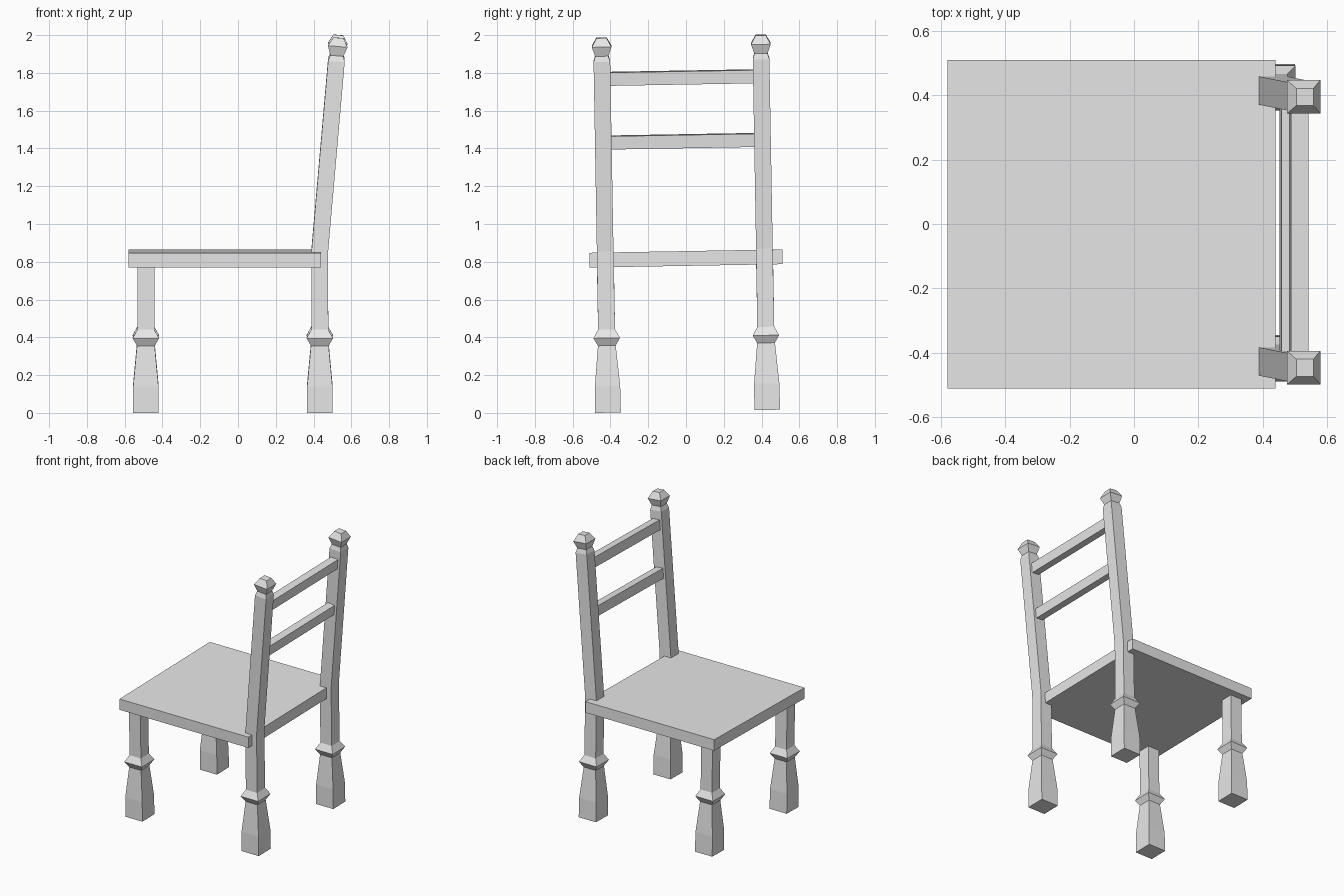
import bpy, bmesh, math
from mathutils import Matrix, Vector

cube = bpy.data.objects.get("Cube")
if cube:
    bpy.data.objects.remove(cube)

grey = bpy.data.materials.new("plain_grey")
grey.use_nodes = True
colour = (0.8, 0.8, 0.8, 1)
grey.diffuse_color = colour
grey.node_tree.nodes["Principled BSDF"].inputs["Base Color"].default_value = colour

# The whole chair stands with a slight sideways tilt
TILT = Matrix.Translation((0, 0.0085, 0.0085)) @ Matrix.Rotation(math.radians(1), 4, 'X')
LEAN = math.radians(5)
BEND = 0.855
LEG_Y = 0.4215
FRONT_X, BACK_X = -0.488, 0.433


def finish(name, bm):
    bmesh.ops.recalc_face_normals(bm, faces=bm.faces)
    mesh = bpy.data.meshes.new(name)
    bm.to_mesh(mesh)
    bm.free()
    mesh.materials.append(grey)
    obj = bpy.data.objects.new(name, mesh)
    obj.matrix_world = TILT
    bpy.context.collection.objects.link(obj)


def back_frame(z):
    """Placement on the back post axis, leaning above the bend."""
    lean = LEAN if z > BEND else LEAN / 2 if z == BEND else 0
    x = BACK_X + max(0, z - BEND) * math.tan(LEAN)
    return Matrix.Translation((x, 0, z)) @ Matrix.Rotation(lean, 4, 'Y')


def front_frame(z):
    return Matrix.Translation((FRONT_X, 0, z))


def turned_post(name, profile, frame, y):
    """Square sections given as (height, half width), joined in order."""
    bm = bmesh.new()
    rings = []
    for z, h in profile:
        place = Matrix.Translation((0, y, 0)) @ frame(z)
        rings.append([bm.verts.new(place @ Vector((sx * h, sy * h, 0)))
                      for sx, sy in ((-1, -1), (1, -1), (1, 1), (-1, 1))])
    for low, high in zip(rings, rings[1:]):
        for i in range(4):
            j = (i + 1) % 4
            bm.faces.new((low[i], low[j], high[j], high[i]))
    bm.faces.new(rings[0])
    bm.faces.new(rings[-1])
    finish(name, bm)


def box(name, size, place):
    bm = bmesh.new()
    bmesh.ops.create_cube(bm, size=1, matrix=place @ Matrix.Diagonal((*size, 1)))
    finish(name, bm)


# Foot, collar and shaft shared by all legs; back posts add a finial
foot = [(0, 0.068), (0.14, 0.067), (0.355, 0.047), (0.395, 0.07), (0.44, 0.045)]
front_leg = foot + [(0.79, 0.045)]
back_post = foot + [(BEND, 0.044), (1.86, 0.044), (1.89, 0.035),
                    (1.94, 0.052), (1.985, 0.027)]

for side, sign in (("right", -1), ("left", 1)):
    turned_post(f"front_leg_{side}", front_leg, front_frame, sign * LEG_Y)
    turned_post(f"back_post_{side}", back_post, back_frame, sign * LEG_Y)

# Seat board
box("seat", (1.02, 1.022, 0.078), Matrix.Translation((-0.07, 0.005, 0.809)))

# Back rails, leaning with the posts
for name, z in (("lower_back_rail", 1.43), ("upper_back_rail", 1.767)):
    box(name, (0.055, 2 * LEG_Y, 0.07), back_frame(z))
